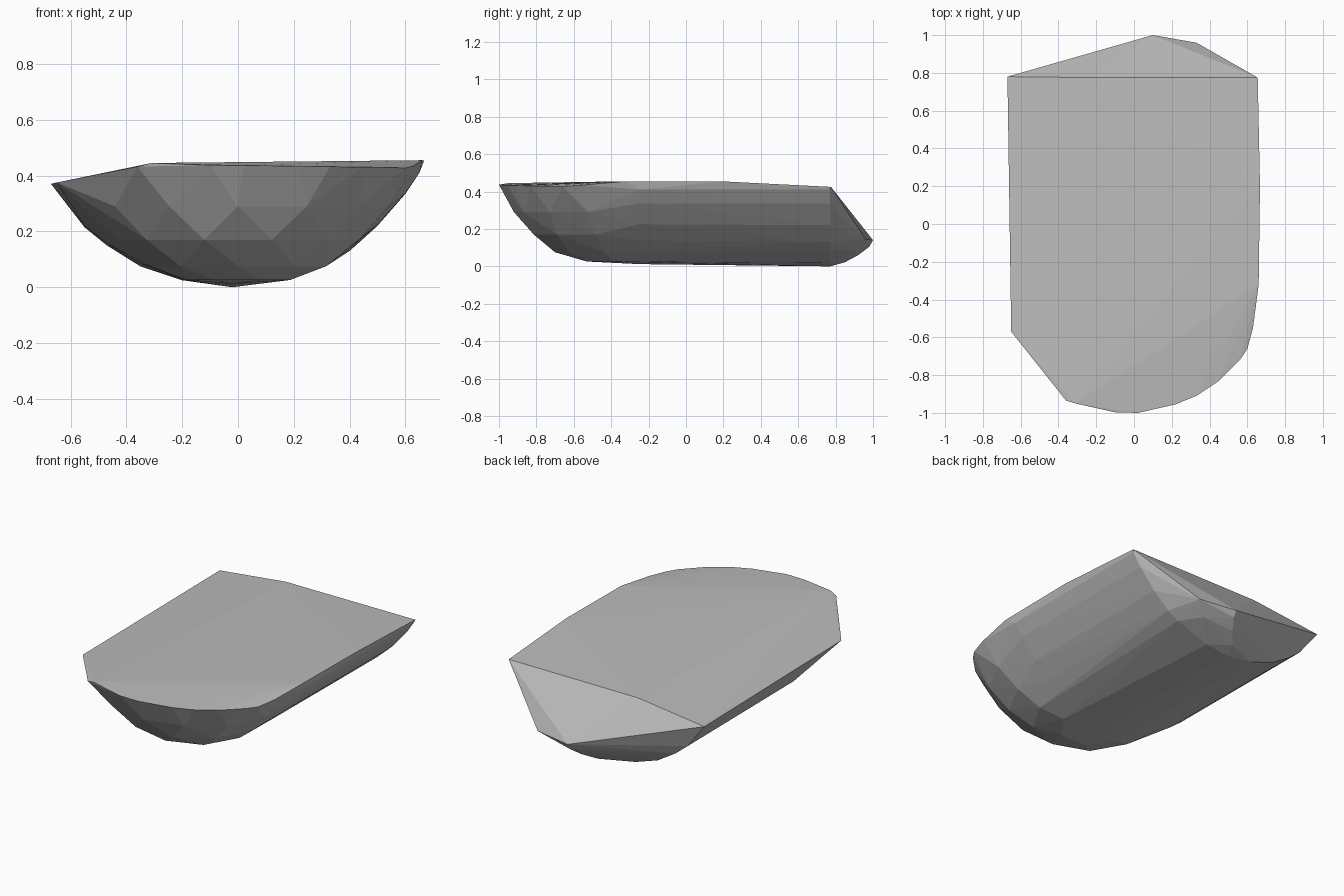
import bpy, bmesh, math

grey = bpy.data.materials.new("stone grey")
grey.diffuse_color = (0.5, 0.5, 0.5, 1)

# Lower cross-section of the body (x, z), left rim to right rim
PROFILE = [(-0.55, 0.215), (-0.47, 0.15), (-0.35, 0.075), (-0.2, 0.025),
           (-0.02, 0.0), (0.12, 0.018), (0.33, 0.09), (0.4, 0.13),
           (0.5, 0.22), (0.6, 0.335), (0.65, 0.41)]

# Deck corners and rear lip
points = [(-0.67, 0.78, 0.37), (-0.65, -0.57, 0.375), (-0.22, 0.775, 0.423),
          (-0.31, -0.95, 0.445), (-0.36, -0.935, 0.432),
          (0.655, 0.775, 0.425), (0.667, 0.2, 0.454), (0.66, -0.32, 0.455),
          (0.63, -0.55, 0.435), (0.6, -0.66, 0.427),
          # rear point and the curve under it
          (0.1, 1.0, 0.14), (0.33, 0.96, 0.145), (0.1, 0.98, 0.105),
          (0.06, 0.92, 0.06), (0.0, 0.85, 0.022), (0.25, 0.9, 0.085)]

# Long straight hull between two sections
for y, lift in ((0.77, 0.0), (-0.25, 0.012)):
    points += [(x, y, z + lift * (1 - z / 0.41)) for x, z in PROFILE]

# Front rim on the deck
for x, y in ((-0.1, -0.997), (0.02, -1.0), (0.22, -0.955), (0.33, -0.91),
             (0.45, -0.83), (0.56, -0.72)):
    points.append((x, y, 0.437 - 0.015 * max(x, 0)))

# Faceted rounded nose: z, nose y, half width, depth, number of points
for z, y0, hw, depth, n in ((0.29, -0.92, 0.55, 0.48, 7), (0.17, -0.83, 0.44, 0.42, 6),
                            (0.075, -0.7, 0.32, 0.32, 5), (0.026, -0.55, 0.19, 0.2, 4)):
    for i in range(n):
        t = math.radians(-80 + 160 * i / (n - 1))
        points.append((hw * math.sin(t), y0 + depth * (1 - math.cos(t)), z))

# Wrap all the sections in one faceted shell
bm = bmesh.new()
for p in points:
    bm.verts.new(p)
res = bmesh.ops.convex_hull(bm, input=bm.verts[:])
loose = [v for v in bm.verts if not v.link_faces]
bmesh.ops.delete(bm, geom=loose, context='VERTS')
bmesh.ops.recalc_face_normals(bm, faces=bm.faces[:])
mesh = bpy.data.meshes.new("half_round_stone")
bm.to_mesh(mesh)
bm.free()
mesh.materials.append(grey)
stone = bpy.data.objects.new("half_round_stone", mesh)
bpy.context.collection.objects.link(stone)
